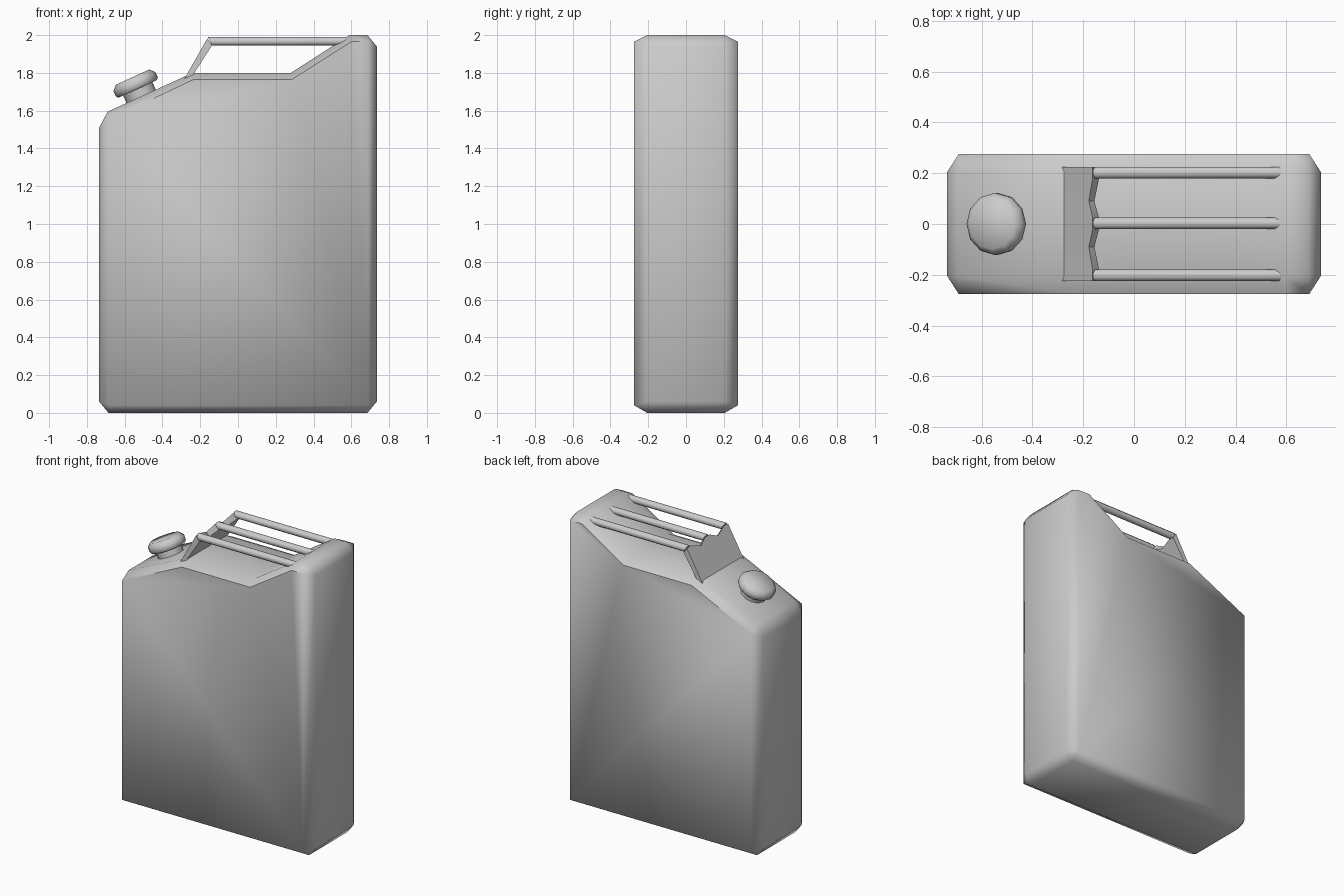
import bpy, bmesh, math
from mathutils import Matrix

if "Cube" in bpy.data.objects:
    bpy.data.objects.remove(bpy.data.objects["Cube"])


def make_object(name, bm, angle=60):
    bmesh.ops.remove_doubles(bm, verts=bm.verts, dist=0.0005)
    bmesh.ops.recalc_face_normals(bm, faces=bm.faces)
    mesh = bpy.data.meshes.new(name)
    bm.to_mesh(mesh)
    bm.free()
    ob = bpy.data.objects.new(name, mesh)
    bpy.context.collection.objects.link(ob)
    bpy.ops.object.select_all(action='DESELECT')
    ob.select_set(True)
    bpy.context.view_layer.objects.active = ob
    bpy.ops.object.shade_smooth_by_angle(angle=math.radians(angle))
    return ob


def loft(bm, rings, closed=True, caps=True):
    """Skin a list of equally long vertex rings."""
    rings = [[bm.verts.new(p) for p in r] for r in rings]
    n = len(rings[0])
    for a, b in zip(rings, rings[1:]):
        for i in range(n if closed else n - 1):
            j = (i + 1) % n
            bm.faces.new((a[i], a[j], b[j], b[i]))
    if caps:
        bm.faces.new(rings[0][::-1])
        bm.faces.new(rings[-1])


# Body: outer outline and the smaller outline of the front and back faces
outer = [(-0.685, 0), (0.685, 0), (0.735, 0.06), (0.735, 1.94), (0.685, 2.0), (0.59, 2.0),
         (0.28, 1.80), (-0.24, 1.80), (-0.69, 1.595), (-0.735, 1.51), (-0.735, 0.06)]
inner = [(-0.69, 0.04), (0.69, 0.04), (0.69, 0.04), (0.69, 1.965), (0.69, 1.965), (0.60, 1.965),
         (0.285, 1.765), (-0.235, 1.765), (-0.69, 1.55), (-0.69, 1.55), (-0.69, 0.04)]
bm = bmesh.new()
loft(bm, [[(x, y, z) for x, z in outline] for outline, y in
          ((inner, -0.275), (outer, -0.205), (outer, 0.205), (inner, 0.275))])
make_object("can_body", bm)

# Cap and neck: turned profile (radius, height) tilted to the sloped shoulder
profile = [(0.085, -0.03), (0.085, 0.05), (0.112, 0.05), (0.122, 0.062),
           (0.122, 0.092), (0.098, 0.118)]
sides = 12
bm = bmesh.new()
loft(bm, [[(r * math.cos(2 * math.pi * i / sides), r * math.sin(2 * math.pi * i / sides), h)
           for i in range(sides)] for r, h in profile])
bm.transform(Matrix.Translation((-0.51, 0, 1.67)) @ Matrix.Rotation(math.radians(-24.5), 4, 'Y'))
make_object("screw_cap", bm, 50)

# Handle bars: three round bars, mitred where they meet the sloped plate
for label, y in (("front", -0.202), ("middle", 0.003), ("back", 0.202)):
    circle = [(y + 0.024 * math.cos(math.pi * i / 4 + math.pi / 8),
               1.968 + 0.024 * math.sin(math.pi * i / 4 + math.pi / 8)) for i in range(8)]
    bm = bmesh.new()
    loft(bm, [[(-0.138 - (z - 1.945) * 0.5, cy, z) for cy, z in circle],
              [(0.62, cy, z) for cy, z in circle]])
    make_object("handle_bar_" + label, bm)

# Handle plate: sloped sheet with two shallow notches between the bars
bm = bmesh.new()
rings = []
for y, notch in ((-0.224, 0), (-0.178, 0), (-0.09, 1), (-0.022, 0),
                 (0.026, 0), (0.09, 1), (0.178, 0), (0.224, 0)):
    top = [(-0.178, 1.952), (-0.156, 1.925)] if notch else [(-0.163, 1.982), (-0.138, 1.945)]
    rings.append([(x, y, z) for x, z in [(-0.283, 1.77)] + top + [(-0.25, 1.77)]])
loft(bm, rings)
make_object("handle_plate", bm, 40)
